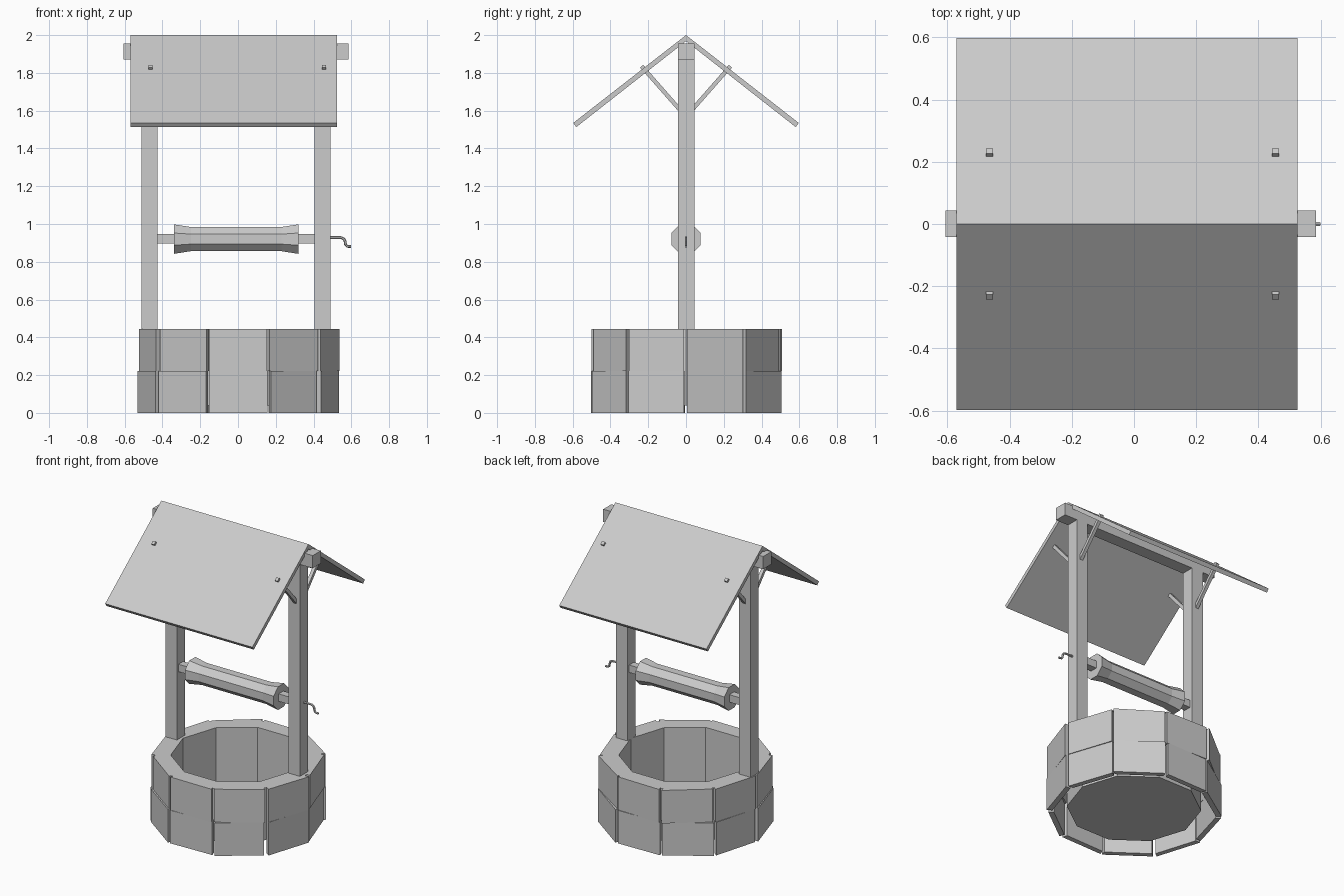
import bpy, bmesh, math, random
from mathutils import Vector

random.seed(4)
cube = bpy.data.objects.get("Cube")
if cube:
    bpy.data.objects.remove(cube, do_unlink=True)

GREY = (0.6, 0.6, 0.6, 1.0)
grey = bpy.data.materials.new("plain grey")
grey.use_nodes = True
grey.diffuse_color = GREY
grey.node_tree.nodes["Principled BSDF"].inputs["Base Color"].default_value = GREY


def finish(name, bm):
    bmesh.ops.recalc_face_normals(bm, faces=bm.faces)
    mesh = bpy.data.meshes.new(name)
    bm.to_mesh(mesh)
    bm.free()
    mesh.materials.append(grey)
    obj = bpy.data.objects.new(name, mesh)
    bpy.context.collection.objects.link(obj)
    return obj


def loft(name, rings, caps=True):
    """Join equal closed rings of points into a skin, capping the ends."""
    bm = bmesh.new()
    loops = [[bm.verts.new(p) for p in ring] for ring in rings]
    n = len(loops[0])
    for a, b in zip(loops, loops[1:]):
        for i in range(n):
            j = (i + 1) % n
            bm.faces.new((a[i], a[j], b[j], b[i]))
    if caps:
        bm.faces.new(loops[0])
        bm.faces.new(loops[-1])
    return finish(name, bm)


def box(name, x, y, z):
    return loft(name, [[(x[0], y[0], h), (x[1], y[0], h), (x[1], y[1], h), (x[0], y[1], h)]
                       for h in z])


def extrude_x(name, profile, x0, x1):
    return loft(name, [[(x, y, z) for y, z in profile] for x in (x0, x1)])


def polar(r, angle, z):
    return (r * math.cos(angle), r * math.sin(angle), z)


# Well basin: inner wall, raised floor and flat rim
SIDES = 10
STEP = math.tau / SIDES
RIM = 0.445


def decagon(r, z):
    return [polar(r, i * STEP, z) for i in range(SIDES)]


loft("basin_wall", [decagon(0.41, 0.04), decagon(0.41, RIM), decagon(0.51, RIM)], caps=False)
bm = bmesh.new()
bm.faces.new([bm.verts.new(p) for p in decagon(0.41, 0.04)])
finish("basin_floor", bm)

# Two courses of slightly uneven stone slabs
for course, z0, z1 in (("lower", 0.0, 0.222), ("upper", 0.222, RIM - 0.001)):
    for i in range(SIDES):
        a0 = i * STEP + random.uniform(0.008, 0.025)
        a1 = (i + 1) * STEP - random.uniform(0.008, 0.025)
        r0, r1 = (0.525 + random.uniform(-0.008, 0.012) for _ in range(2))
        t = 0.035
        loft(f"{course}_stone_{i + 1}",
             [[polar(r0, a0, z), polar(r1, a1, z), polar(r1 - t, a1, z), polar(r0 - t, a0, z)]
              for z in (z0, z1)])

# Timber frame
W = (-0.042, 0.044)
box("right_post", (-0.51, -0.425), W, (0.44, 1.88))
box("left_post", (0.405, 0.49), W, (0.44, 1.88))
box("ridge_beam", (-0.605, 0.585), W, (1.87, 1.955))

# Pitched roof boards and the braces that poke through them
for side, s in (("back", 1), ("front", -1)):
    extrude_x(f"{side}_roof",
              [(0, 2.0), (s * 0.597, 1.535), (s * 0.581, 1.513), (0, 1.968)], -0.57, 0.525)
    foot, tip = Vector((s * 0.03, 1.602)), Vector((s * 0.235, 1.835))
    along = (tip - foot).normalized()
    across = Vector((-along.y, along.x)) * 0.011
    for end, x in (("right", -0.475), ("left", 0.444)):
        extrude_x(f"{side}_{end}_brace",
                  [foot + across, tip + across, tip - across, foot - across], x, x + 0.022)

# Winding roller with flared ends, on a square axle
AXIS = 0.92
rings = []
for x, apothem in ((-0.34, 0.078), (-0.25, 0.064), (0.23, 0.064), (0.32, 0.078)):
    r = apothem / math.cos(math.pi / 8)
    rings.append([(x, r * math.cos((k + 0.5) * math.tau / 8),
                   AXIS + r * math.sin((k + 0.5) * math.tau / 8)) for k in range(8)])
loft("roller", rings)
box("axle", (-0.43, 0.41), (-0.025, 0.025), (AXIS - 0.022, AXIS + 0.028))

# Bent crank handle: a six-sided rod swept along a path
path = [(0.48, 0.928), (0.545, 0.928), (0.561, 0.921), (0.567, 0.908),
        (0.569, 0.892), (0.578, 0.882), (0.598, 0.88)]
points = [Vector((x, 0, z)) for x, z in path]
rings = []
for i, p in enumerate(points):
    d = (points[min(i + 1, len(points) - 1)] - points[max(i - 1, 0)]).normalized()
    up = Vector((-d.z, 0, d.x))
    rings.append([p + 0.0075 * (up * math.cos(k * math.tau / 6)
                                + Vector((0, 1, 0)) * math.sin(k * math.tau / 6))
                  for k in range(6)])
loft("crank_handle", rings)
